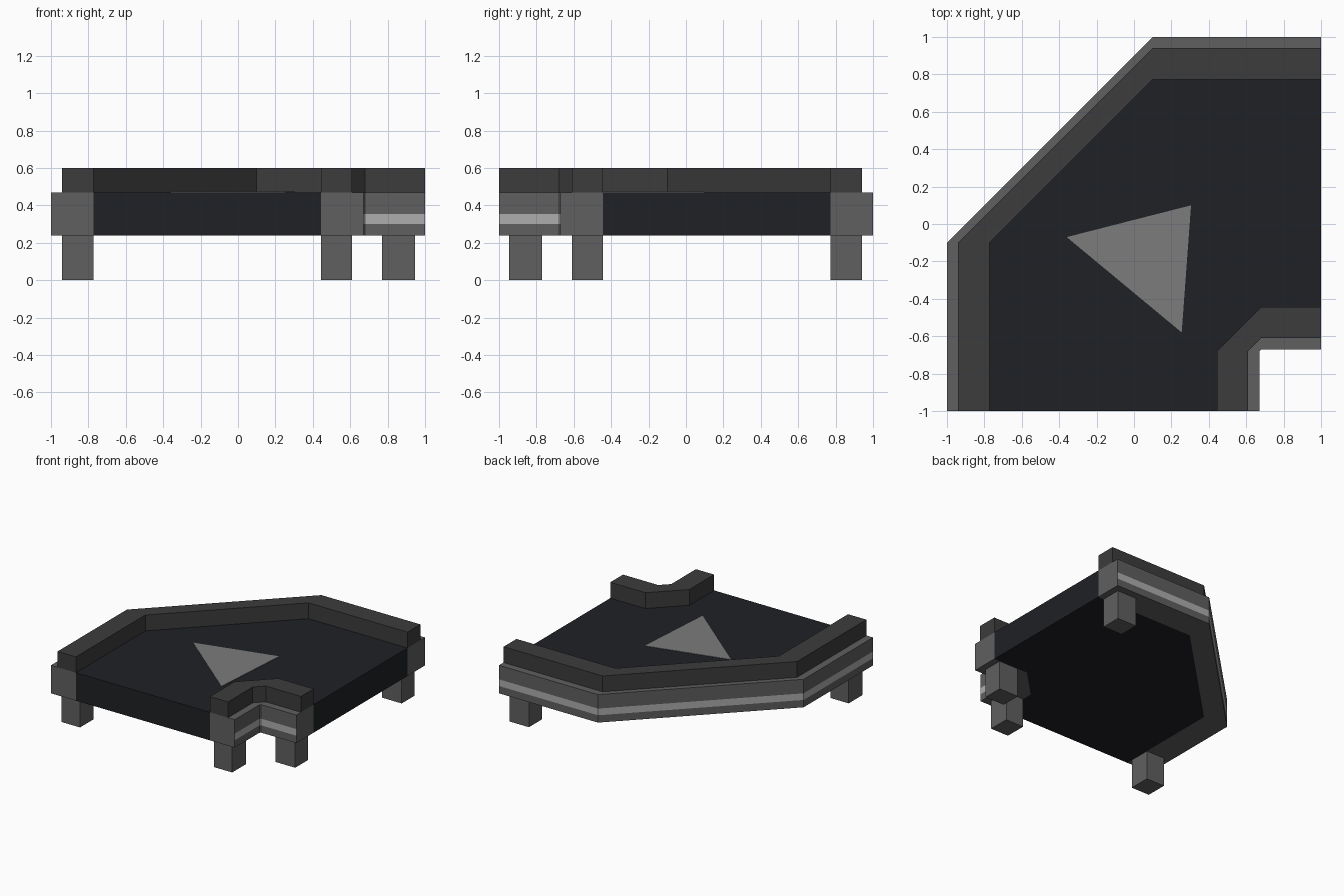
import bpy, bmesh

if "Cube" in bpy.data.objects:
    bpy.data.objects.remove(bpy.data.objects["Cube"])


def material(name, rgb):
    m = bpy.data.materials.new(name)
    m.diffuse_color = (*rgb, 1)
    m.use_nodes = True
    m.node_tree.nodes["Principled BSDF"].inputs["Base Color"].default_value = m.diffuse_color
    return m


BELT = material("belt_black", (0.014, 0.015, 0.018))
DARK = material("dark_grey", (0.045, 0.045, 0.045))
MID = material("mid_grey", (0.115, 0.115, 0.115))
LIGHT = material("light_grey", (0.42, 0.42, 0.42))
ARROW = material("arrow_grey", (0.2, 0.2, 0.2))


def finish(name, bm, mats):
    bmesh.ops.recalc_face_normals(bm, faces=bm.faces)
    mesh = bpy.data.meshes.new(name)
    bm.to_mesh(mesh)
    bm.free()
    for m in mats:
        mesh.materials.append(m)
    obj = bpy.data.objects.new(name, mesh)
    bpy.context.collection.objects.link(obj)
    return obj


def corner_path(offset, bend):
    """Path from the front edge to the right edge, symmetric about the diagonal."""
    return [(offset, -1), (offset, bend), (-bend, -offset), (1, -offset)]


def rail(name, inner, outer, heights, mats, stripe=None):
    """Sweep a rectangular section between two paths; one outer band may be striped."""
    bm = bmesh.new()
    rings = []
    for a, b in zip(inner, outer):
        pts = [(*b, z) for z in heights] + [(*a, heights[-1]), (*a, heights[0])]
        rings.append([bm.verts.new(p) for p in pts])
    n = len(rings[0])
    for r, s in zip(rings, rings[1:]):
        for i in range(n):
            j = (i + 1) % n
            f = bm.faces.new((r[i], r[j], s[j], s[i]))
            f.material_index = int(i == stripe)
    bm.faces.new(rings[0])
    bm.faces.new(rings[-1])
    return finish(name, bm, mats)


def prism(name, outline, z0, z1, mat):
    bm = bmesh.new()
    face = bm.faces.new([bm.verts.new((x, y, z0)) for x, y in outline])
    top = bmesh.ops.extrude_face_region(bm, geom=[face])["geom"]
    for v in top:
        if isinstance(v, bmesh.types.BMVert):
            v.co.z = z1
    if not face.is_valid or len(bm.faces) < len(outline) + 2:
        bm.faces.new([v for v in bm.verts if v.co.z == z0])
    return finish(name, bm, [mat])


# Side rails: a wide striped frame below, a narrower guard on top
LEVELS = [0.24, 0.30, 0.355, 0.47]
sides = {"outer": (-0.773, -0.94, -1.0, -0.10), "inner": (0.445, 0.61, 0.67, -0.68)}
for side, (belt_edge, guard_edge, frame_edge, bend) in sides.items():
    base = corner_path(belt_edge, bend)
    rail(side + "_frame", base, corner_path(frame_edge, bend), LEVELS, [MID, LIGHT], 1)
    rail(side + "_guard", base, corner_path(guard_edge, bend), [0.47, 0.60], [DARK])

# Belt slab between the rails
slab = corner_path(-0.773, -0.10) + corner_path(0.445, -0.68)[::-1]
prism("belt", slab, 0.24, 0.47, BELT)

# Direction arrow on the belt
prism("direction_arrow", [(-0.36, -0.07), (0.255, -0.58), (0.305, 0.10)], 0.46, 0.473, ARROW)

# Legs: two at the front end, mirrored over the diagonal to the right end
for side, x0, x1 in (("outer", -0.94, -0.773), ("inner", 0.445, 0.61)):
    foot = [(x0, -0.947), (x1, -0.947), (x1, -0.77), (x0, -0.77)]
    prism(side + "_front_leg", foot, 0, 0.24, MID)
    prism(side + "_right_leg", [(-y, -x) for x, y in foot], 0, 0.24, MID)
